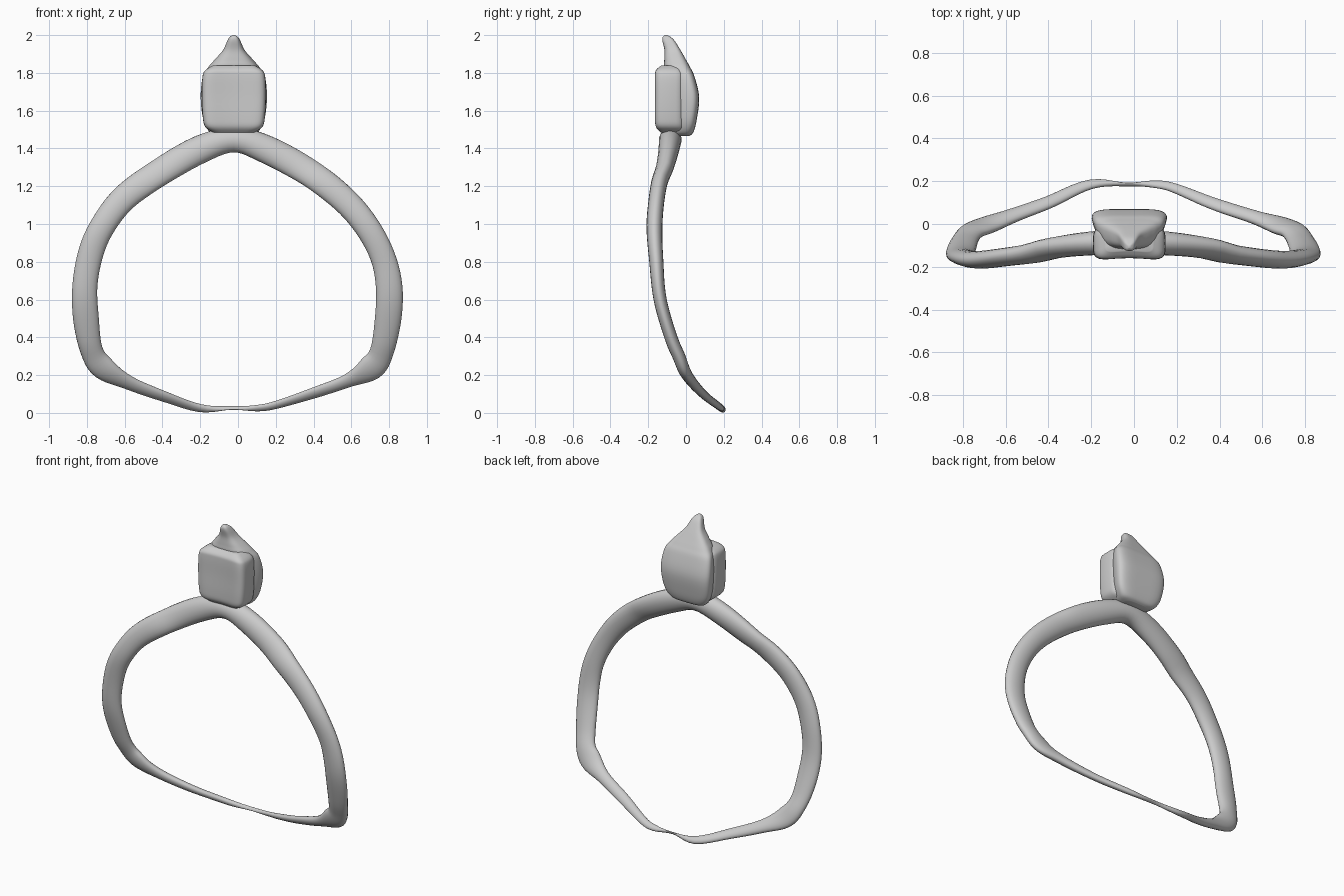
import bpy, bmesh, math
from mathutils import Vector

if "Cube" in bpy.data.objects:
    bpy.data.objects.remove(bpy.data.objects["Cube"])

CX = -0.022  # centre line of the head


def spline(rows, steps, closed=False):
    """Catmull-Rom resampling of rows of numbers."""
    n, out = len(rows), []
    get = lambda i: rows[i % n] if closed else rows[max(0, min(n - 1, i))]
    for i in range(n if closed else n - 1):
        for s in range(steps):
            t = s / steps
            out.append([0.5 * (2 * b + (c - a) * t + (2 * a - 5 * b + 4 * c - d) * t * t
                               + (3 * b - a - 3 * c + d) * t ** 3)
                        for a, b, c, d in zip(get(i - 1), get(i), get(i + 1), get(i + 2))])
    if not closed:
        out.append(list(rows[-1]))
    return out


def loft(name, rings, closed=False):
    """Skin a list of rings into a smooth object."""
    bm = bmesh.new()
    vs = [[bm.verts.new(p) for p in r] for r in rings]
    k = len(vs[0])
    for i in range(len(vs) if closed else len(vs) - 1):
        a, b = vs[i], vs[(i + 1) % len(vs)]
        for j in range(k):
            bm.faces.new((a[j], a[(j + 1) % k], b[(j + 1) % k], b[j]))
    if not closed:
        bm.faces.new(vs[0])
        bm.faces.new(vs[-1])
    bmesh.ops.recalc_face_normals(bm, faces=bm.faces)
    for f in bm.faces:
        f.smooth = True
    me = bpy.data.meshes.new(name)
    bm.to_mesh(me)
    bm.free()
    ob = bpy.data.objects.new(name, me)
    bpy.context.collection.objects.link(ob)
    return ob


# Depth of the curved sheet the band lies in: (z, y)
DEPTH = [(-0.03, 0.235), (0.02, 0.192), (0.1, 0.09), (0.2, 0.005), (0.3, -0.038), (0.4, -0.08),
         (0.6, -0.137), (0.8, -0.157), (1.0, -0.167), (1.2, -0.145), (1.3, -0.112),
         (1.4, -0.09), (1.55, -0.07)]
DENSE = spline(DEPTH, 8)


def depth(z):
    for (z0, y0), (z1, y1) in zip(DENSE, DENSE[1:]):
        if z <= z1:
            return y0 + (y1 - y0) * (z - z0) / (z1 - z0)
    return DENSE[-1][1]


# Band loop: x, z, half width within the sheet, half thickness
right = [(0.15, 1.395, .075, .055), (0.38, 1.27, .075, .045), (0.56, 1.13, .07, .042),
         (0.68, 0.99, .067, .042), (0.765, 0.83, .066, .038), (0.80, 0.67, .07, .035),
         (0.795, 0.5, .07, .034), (0.76, 0.32, .063, .034), (0.70, 0.235, .07, .032),
         (0.58, 0.17, .04, .027), (0.4, 0.105, .034, .022), (0.2, 0.042, .025, .018),
         (0.1, 0.025, .02, .014)]
left = [(-0.2, 0.025, .025, .018), (-0.4, 0.09, .034, .022), (-0.58, 0.16, .042, .027),
        (-0.71, 0.235, .065, .032), (-0.775, 0.33, .06, .034), (-0.805, 0.5, .068, .034),
        (-0.81, 0.68, .066, .035), (-0.775, 0.86, .067, .038), (-0.71, 1.0, .067, .042),
        (-0.6, 1.14, .07, .042), (-0.42, 1.27, .075, .045), (-0.2, 1.395, .075, .055)]
loop = [(CX, 1.445, .066, .06)] + right + [(CX - .01, 0.026, .005, .012)] + left
path = spline(loop, 5, True)
points = [Vector((x, depth(z), z)) for x, z, w, t in path]
rings = []
for i, (x, z, w, t) in enumerate(path):
    tangent = (points[(i + 1) % len(points)] - points[i - 1]).normalized()
    slope = (depth(z + .02) - depth(z - .02)) / .04
    normal = Vector((0, 1, -slope)).normalized()
    side = normal.cross(tangent).normalized()
    normal = tangent.cross(side)
    rings.append([points[i] + side * w * math.cos(a) + normal * t * math.sin(a)
                  for a in (j * math.tau / 20 for j in range(20))])
loft("band", rings, True)


def head_piece(name, rows, power, front_scale, front_dent, back_dent):
    """Rounded block from rows of z, half width, front y, back y."""
    rings = []
    for z, w, yf, yb in spline(rows, 5):
        ring = []
        for j in range(40):
            a = j * math.tau / 40
            c, s = math.cos(a), math.sin(a)
            u = math.copysign(abs(c) ** power, c)
            v = math.copysign(abs(s) ** power, s)
            width = w * (front_scale + (1 - front_scale) * (v + 1) / 2)
            dent = (1 - u * u) * (front_dent * max(0, -v) - back_dent * max(0, v)) * w / .18
            ring.append((CX + u * width, (yf + yb) / 2 + v * (yb - yf) / 2 + dent, z))
        rings.append(ring)
    return loft(name, rings)


# Front block of the head, with a shallow groove down its face
head_piece("head_front", [(1.485, .11, -.145, 0), (1.515, .152, -.175, 0), (1.57, .165, -.182, 0),
                          (1.68, .17, -.182, 0), (1.78, .166, -.182, 0), (1.815, .15, -.174, -.01),
                          (1.84, .11, -.14, -.03)], 0.5, 1.0, .025, 0)

# Pointed leaf behind it
head_piece("head_back", [(1.465, .09, -.09, .02), (1.485, .14, -.09, .046), (1.55, .178, -.08, .066),
                         (1.67, .194, -.08, .08), (1.78, .182, -.09, .055), (1.83, .15, -.115, .03),
                         (1.87, .112, -.115, .006), (1.92, .064, -.114, -.025),
                         (1.97, .038, -.125, -.058), (1.99, .024, -.123, -.08),
                         (2.0, .006, -.112, -.1)], 0.65, 0.75, 0, .01)
